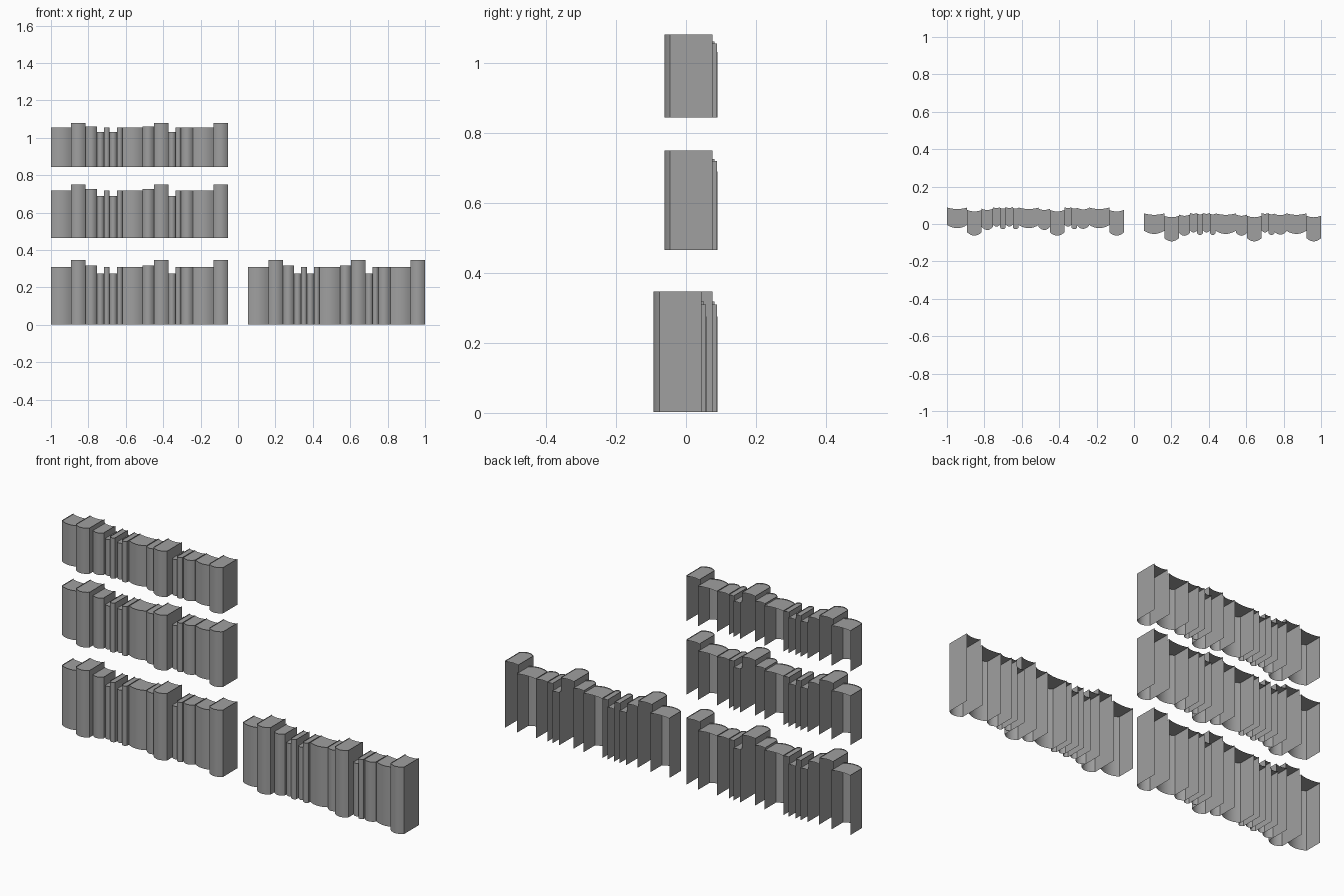
import bpy
import bmesh

if "Cube" in bpy.data.objects:
    bpy.data.objects.remove(bpy.data.objects["Cube"], do_unlink=True)

grey = bpy.data.materials.new("book_grey")
grey.use_nodes = True
colour = (0.35, 0.35, 0.35, 1)
grey.diffuse_color = colour
grey.node_tree.nodes["Principled BSDF"].inputs["Base Color"].default_value = colour

# Book kinds: width, height, spine front, page back edge
KINDS = {
    "A": (0.108, 0.310, -0.022, 0.088),
    "B": (0.077, 0.347, -0.062, 0.075),
    "C": (0.060, 0.318, -0.032, 0.082),
    "D": (0.038, 0.275, -0.014, 0.090),
    "E": (0.030, 0.310, -0.028, 0.086),
    "F": (0.064, 0.310, -0.026, 0.086),
}
ORDER = "ABCDEDEACBDEFAB"
RIM = 0.004
STEPS = 8


def add_book(bm, x, width, height, front, back):
    """Open shell: two covers, a rounded spine and a recessed page top."""
    bulge = min(0.017, width * 0.3)
    ts = [2 * i / STEPS - 1 for i in range(STEPS + 1)]
    xs = [x + width * (t + 1) / 2 for t in ts]
    spine = [(px, front + bulge * t * t) for px, t in zip(xs, ts)]
    outline = [(x, back)] + spine + [(x + width, back)]

    # Covers and spine
    low = [bm.verts.new((px, py, 0.002)) for px, py in outline]
    high = [bm.verts.new((px, py, height)) for px, py in outline]
    for i in range(len(outline) - 1):
        bm.faces.new((low[i], low[i + 1], high[i + 1], high[i])).smooth = True

    # Page top with a hollow fore edge
    z = height - RIM
    near = [bm.verts.new((px, py, z)) for px, py in spine]
    dip = min(0.008, width * 0.12)
    far = [bm.verts.new((px, back - dip * (1 - t * t), z)) for px, t in zip(xs, ts)]
    for i in range(STEPS):
        bm.faces.new((near[i], near[i + 1], far[i + 1], far[i]))


def book_row(name, x, y, z, scale):
    bm = bmesh.new()
    total = sum(KINDS[k][0] for k in ORDER)
    fit = 0.946 / total
    at = 0
    for k in ORDER:
        width, height, front, back = KINDS[k]
        add_book(bm, at, width * fit, height * scale, front, back)
        at += width * fit
    mesh = bpy.data.meshes.new(name)
    bm.to_mesh(mesh)
    bm.free()
    mesh.materials.append(grey)
    row = bpy.data.objects.new(name, mesh)
    row.location = (x, y, z)
    bpy.context.collection.objects.link(row)
    bpy.ops.object.select_all(action="DESELECT")
    row.select_set(True)
    bpy.context.view_layer.objects.active = row
    bpy.ops.object.shade_smooth_by_angle(angle=0.6)


# Three stacked rows and one row beside them
book_row("lower_book_row", -1, 0, 0, 1)
book_row("middle_book_row", -1, 0, 0.463, 0.826)
book_row("upper_book_row", -1, 0, 0.842, 0.686)
book_row("side_book_row", 0.054, -0.031, 0, 1)
